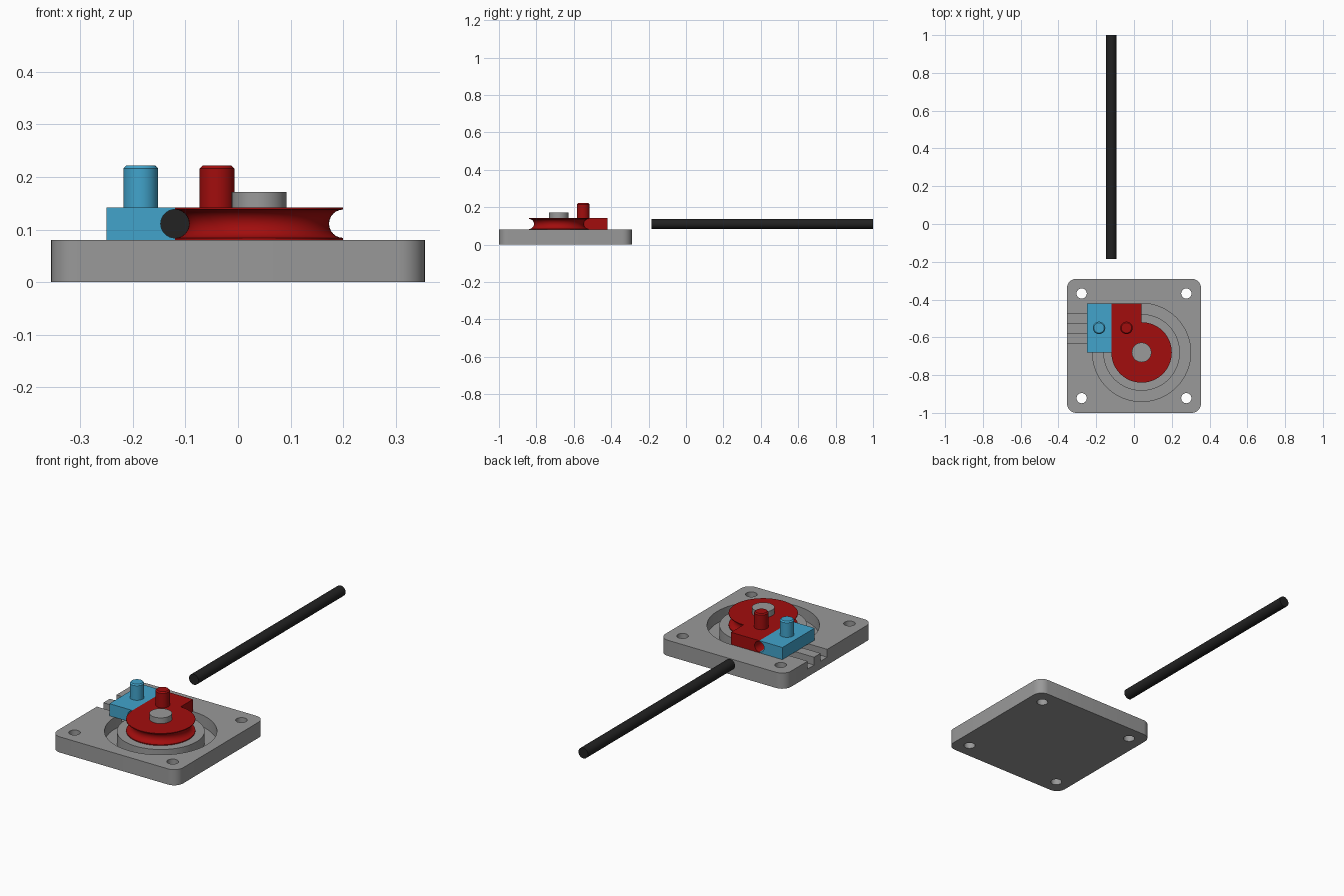
import bpy, bmesh, math
from mathutils import Matrix, Vector

old = bpy.data.objects.get("Cube")
if old:
    bpy.data.objects.remove(old, do_unlink=True)


def material(name, rgb):
    m = bpy.data.materials.new(name)
    m.use_nodes = True
    m.diffuse_color = (*rgb, 1)
    m.node_tree.nodes["Principled BSDF"].inputs["Base Color"].default_value = (*rgb, 1)
    return m


GREY = material("grey", (0.32, 0.32, 0.32))
RED = material("red", (0.36, 0.004, 0.004))
BLUE = material("blue", (0.054, 0.37, 0.6))
BLACK = material("black", (0.016, 0.016, 0.016))


def finish(bm, name, mat):
    bmesh.ops.recalc_face_normals(bm, faces=bm.faces)
    mesh = bpy.data.meshes.new(name)
    bm.to_mesh(mesh)
    bm.free()
    ob = bpy.data.objects.new(name, mesh)
    bpy.context.collection.objects.link(ob)
    if mat:
        mesh.materials.append(mat)
    return ob


def box(name, mat, low, high, corner=0):
    low, high = Vector(low), Vector(high)
    bm = bmesh.new()
    bmesh.ops.create_cube(bm, size=1)
    bmesh.ops.scale(bm, vec=high - low, verts=bm.verts)
    bmesh.ops.translate(bm, vec=(low + high) / 2, verts=bm.verts)
    if corner:
        upright = [e for e in bm.edges
                   if abs(e.verts[0].co.z - e.verts[1].co.z) > 0.01]
        bmesh.ops.bevel(bm, geom=upright, offset=corner, segments=8,
                        profile=0.5, affect='EDGES')
    return finish(bm, name, mat)


def lathe(name, mat, profile, x, y, steps=48, closed=False):
    """Spin (radius, z) points round a vertical axis."""
    bm = bmesh.new()
    verts = [bm.verts.new((r, 0, z)) for r, z in profile]
    pairs = list(zip(verts, verts[1:]))
    if closed:
        pairs.append((verts[-1], verts[0]))
    edges = [bm.edges.new(p) for p in pairs]
    bmesh.ops.spin(bm, geom=verts + edges, cent=(0, 0, 0), axis=(0, 0, 1),
                   angle=math.tau, steps=steps)
    bmesh.ops.remove_doubles(bm, verts=bm.verts, dist=1e-5)
    bmesh.ops.translate(bm, vec=(x, y, 0), verts=bm.verts)
    return finish(bm, name, mat)


def post(name, mat, x, y, radius, bottom, top, chamfer=0):
    points = [(0, bottom), (radius, bottom), (radius, top - chamfer)]
    if chamfer:
        points.append((radius - chamfer, top))
    else:
        points[-1] = (radius, top)
    return lathe(name, mat, points + [(0, top)], x, y)


def rod(name, mat, x, z, radius, y0, y1):
    bm = bmesh.new()
    bmesh.ops.create_cone(bm, cap_ends=True, segments=32, radius1=radius,
                          radius2=radius, depth=y1 - y0,
                          matrix=Matrix.Translation((x, (y0 + y1) / 2, z))
                          @ Matrix.Rotation(math.pi / 2, 4, 'X'))
    return finish(bm, name, mat)


def cut(ob, cutters):
    for c in cutters:
        c.hide_render = True
        mod = ob.modifiers.new("cut", 'BOOLEAN')
        mod.operation, mod.solver, mod.object = 'DIFFERENCE', 'EXACT', c
        with bpy.context.temp_override(object=ob, active_object=ob):
            bpy.ops.object.modifier_apply(modifier=mod.name)
        bpy.data.objects.remove(c, do_unlink=True)


# Main dimensions
CX, CY = 0.04, -0.68
DECK, TOP = 0.08, 0.142
MID = (DECK + TOP) / 2
WHEEL, BORE, FEED_X = 0.16, 0.027, -0.12
PLATE_Y = -0.645

# Base plate with screw holes, ring channel and two side slots
plate = box("base_plate", GREY, (-0.355, -1, 0), (0.355, -0.29, DECK), 0.05)
cutters = [post("hole_cutter", None, sx * 0.277, PLATE_Y + sy * 0.277, 0.027, -0.05, 0.15)
           for sx in (-1, 1) for sy in (-1, 1)]
cutters.append(lathe("ring_cutter", None,
                     [(0.203, 0.02), (0.26, 0.02), (0.26, 0.12), (0.203, 0.12)],
                     CX, CY, 64, True))
for y in (-0.5, -0.605):
    cutters.append(box("slot_cutter", None, (-0.4, y - 0.026, 0.04),
                       (-0.15, y + 0.026, 0.12)))
cut(plate, cutters)

# Bending wheel with a half-round groove in its rim
groove = [(WHEEL - BORE * math.cos(a), MID + BORE * math.sin(a))
          for a in (math.pi * (i / 12 - 0.5) for i in range(13))]
wheel = lathe("bending_wheel", RED,
              [(0, DECK), (WHEEL, DECK)] + groove + [(WHEEL, TOP), (0, TOP)],
              CX, CY, 64)

# Grooved clamp blocks either side of the feed line
clamp = box("wheel_clamp_block", RED, (FEED_X, CY, DECK), (CX, -0.42, TOP))
slider = box("sliding_clamp_block", BLUE, (-0.25, CY, DECK), (FEED_X, -0.42, TOP))
for block in (clamp, slider):
    cut(block, [rod("bore_cutter", None, FEED_X, MID, BORE, -0.8, -0.3)])

# Posts, hub and rod
parts = [plate, wheel, clamp, slider,
         post("wheel_clamp_post", RED, -0.04, -0.55, 0.033, 0.13, 0.222, 0.006),
         post("sliding_clamp_post", BLUE, -0.185, -0.55, 0.033, 0.13, 0.222, 0.006),
         post("wheel_hub", GREY, CX, CY, 0.052, DECK, 0.171),
         rod("feed_rod", BLACK, FEED_X, MID, BORE, -0.185, 1)]

# Smooth round surfaces, keep edges sharp
bpy.ops.object.select_all(action='DESELECT')
for ob in parts:
    ob.select_set(True)
bpy.context.view_layer.objects.active = plate
bpy.ops.object.shade_smooth_by_angle(angle=math.radians(30))
